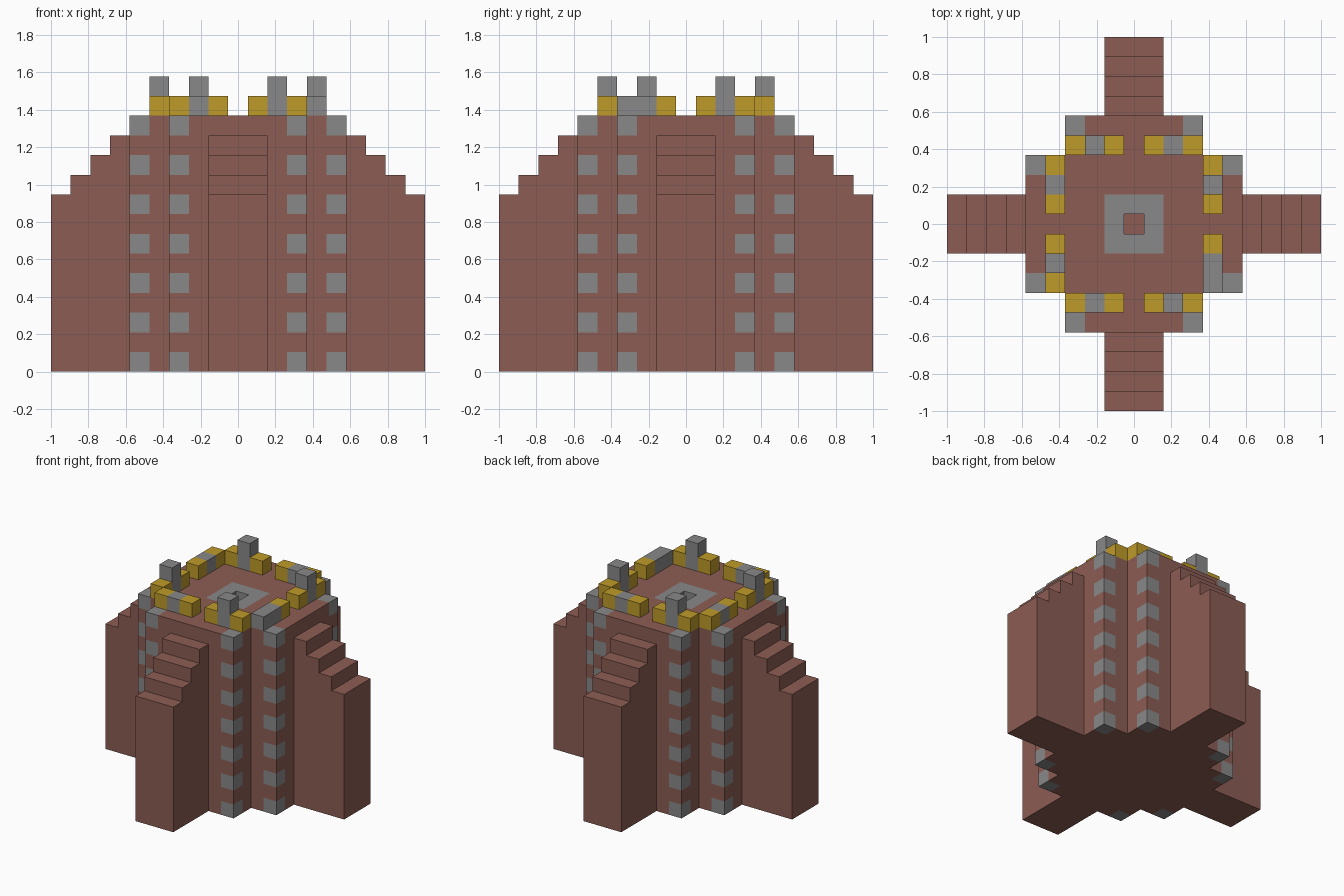
import bpy
import bmesh
from math import radians
from mathutils import Matrix, Vector

U = 2 / 19      # one block
TOP = 13        # roof height in blocks

if "Cube" in bpy.data.objects:
    bpy.data.objects.remove(bpy.data.objects["Cube"])


def material(name, rgb):
    m = bpy.data.materials.new(name)
    m.use_nodes = True
    m.diffuse_color = (*rgb, 1)
    m.node_tree.nodes["Principled BSDF"].inputs["Base Color"].default_value = (*rgb, 1)
    return m


BROWN = material("brown_brick", (0.262, 0.110, 0.087))
GREY = material("grey_stone", (0.250, 0.250, 0.250))
GOLD = material("gold", (0.520, 0.330, 0.023))


def finish(bm, name, mats, turn=0):
    """Turn about z by quarter turns, scale blocks to units, make the object."""
    bmesh.ops.recalc_face_normals(bm, faces=bm.faces)
    bm.transform(Matrix.Rotation(radians(90 * turn), 4, "Z") @ Matrix.Scale(U, 4))
    mesh = bpy.data.meshes.new(name)
    bm.to_mesh(mesh)
    bm.free()
    for m in mats:
        mesh.materials.append(m)
    obj = bpy.data.objects.new(name, mesh)
    bpy.context.collection.objects.link(obj)
    return obj


def block(name, x, y, height, mat, turn):
    """Block column standing on the roof."""
    bm = bmesh.new()
    place = Matrix.Translation((x, y, TOP + height / 2)) @ Matrix.Diagonal((1, 1, height, 1))
    bmesh.ops.create_cube(bm, size=1, matrix=place)
    finish(bm, name, [mat], turn)


# Tower: cross-shaped plan raised to the roof, cut into courses
bm = bmesh.new()
bmesh.ops.create_grid(bm, x_segments=11, y_segments=11, size=5.5)
corners = [f for f in bm.faces
           if min(abs(c) for c in f.calc_center_median().xy) > 3.5]
bmesh.ops.delete(bm, geom=corners, context="FACES")
raised = bmesh.ops.extrude_face_region(bm, geom=bm.faces[:])["geom"]
bmesh.ops.translate(bm, vec=(0, 0, TOP),
                    verts=[v for v in raised if isinstance(v, bmesh.types.BMVert)])
for z in range(1, TOP):
    bmesh.ops.bisect_plane(bm, geom=bm.verts[:] + bm.edges[:] + bm.faces[:],
                           plane_co=(0, 0, z), plane_no=(0, 0, 1))
bmesh.ops.recalc_face_normals(bm, faces=bm.faces)

# Square pit in the middle of the roof
pit = [f for f in bm.faces if f.calc_center_median().z > TOP - 0.1
       and f.calc_center_median().xy.length < 0.1]
bmesh.ops.inset_individual(bm, faces=pit, thickness=0, depth=-1)

# Grey corner stones on every other course, grey rim round the pit
bm.normal_update()
for f in bm.faces:
    c = f.calc_center_median() - f.normal * 0.25
    near, far = sorted((abs(c.x), abs(c.y)))
    corner_stone = far > 4.5 and near > 2.5 and int(c.z) % 2 == 0
    rim = c.z > TOP - 1 and far < 1.5
    f.material_index = int(corner_stone or rim)
finish(bm, "tower", [BROWN, GREY])

# Stepped buttresses, one on each side
for turn, side in enumerate(("front", "left", "back", "right")):
    outline = [(5.5, 0), (9.5, 0)]
    for i in range(4):
        outline += [(9.5 - i, 9 + i), (8.5 - i, 9 + i)]
    bm = bmesh.new()
    profile = bm.faces.new([bm.verts.new((-1.5, -y, z)) for y, z in outline])
    swept = bmesh.ops.extrude_face_region(bm, geom=[profile])["geom"]
    bmesh.ops.translate(bm, vec=Vector((3, 0, 0)),
                        verts=[v for v in swept if isinstance(v, bmesh.types.BMVert)])
    finish(bm, side + "_buttress", [BROWN], turn)

    # Parapet: gold and grey blocks with one taller grey post
    for x in (-3, -2, -1, 1, 2, 3):
        plain = abs(x) == 2 or (side == "left" and x == -3)
        height = 2 if x == 2 else 1
        kind = "post" if height == 2 else "parapet_block"
        block(f"{side}_{kind}", x, -4, height, GREY if plain else GOLD, turn)
